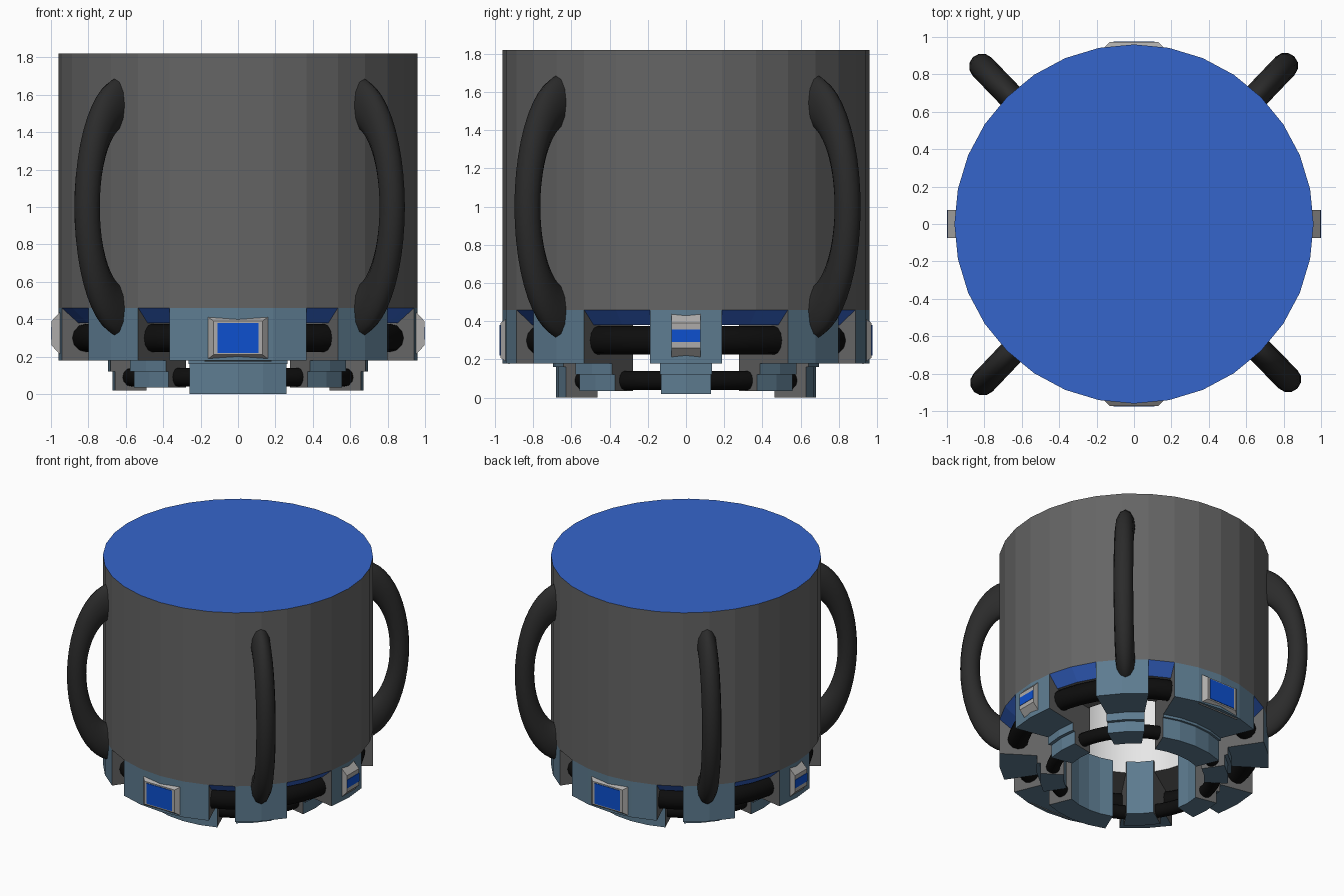
import bpy, bmesh
from math import radians, cos, sin
from mathutils import Matrix, Vector

cube = bpy.data.objects.get("Cube")
if cube:
    bpy.data.objects.remove(cube, do_unlink=True)


def material(name, r, g, b):
    m = bpy.data.materials.new(name)
    m.use_nodes = True
    m.diffuse_color = (r, g, b, 1)
    m.node_tree.nodes["Principled BSDF"].inputs["Base Color"].default_value = (r, g, b, 1)
    return m


GREY = material("drum grey", 0.13, 0.13, 0.13)
BLUE = material("lid blue", 0.036, 0.13, 0.6)
PANEL = material("panel blue", 0.004, 0.08, 0.62)
STEEL = material("steel blue", 0.11, 0.2, 0.28)
FRAME = material("pale frame", 0.42, 0.41, 0.4)
DARK = material("handle charcoal", 0.024, 0.024, 0.024)
BLACK = material("ring black", 0.004, 0.004, 0.004)
WHITE = material("lining white", 0.8, 0.8, 0.8)

STEP = 11.25  # one facet of the 32-sided drum


def finish(name, bm, mats):
    mesh = bpy.data.meshes.new(name)
    bm.to_mesh(mesh)
    bm.free()
    for m in mats:
        mesh.materials.append(m)
    ob = bpy.data.objects.new(name, mesh)
    bpy.context.collection.objects.link(ob)
    return ob


def smooth(ob, angle=40):
    bpy.ops.object.select_all(action="DESELECT")
    ob.select_set(True)
    bpy.context.view_layer.objects.active = ob
    bpy.ops.object.shade_smooth_by_angle(angle=radians(angle))


def sweep(name, profile, start, facets, mats, edge_mats=None, closed=False):
    """Turn an (r, z) profile about the z axis; closed profiles get end caps in the second material."""
    bm = bmesh.new()
    rows = []
    for k in range(facets + 1):
        a = radians(start + k * STEP)
        rows.append([bm.verts.new((r * cos(a), r * sin(a), z)) for r, z in profile])
    n = len(profile)
    for a, b in zip(rows, rows[1:]):
        for i in range(n if closed else n - 1):
            j = (i + 1) % n
            f = bm.faces.new((a[i], b[i], b[j], a[j]))
            f.material_index = edge_mats[i] if edge_mats else 0
    if closed:
        for loop in (rows[0], rows[-1][::-1]):
            bm.faces.new(loop).material_index = 1
    bmesh.ops.remove_doubles(bm, verts=bm.verts, dist=0.0001)
    return finish(name, bm, mats)


def frustum(name, angle, z, near, far, mat):
    """Tapered plate facing outward; near and far are (radius, width, height)."""
    bm = bmesh.new()
    loops = []
    for d, w, h in (near, far):
        loops.append([bm.verts.new((d, sx * w / 2, z + sz * h / 2))
                      for sx, sz in ((-1, -1), (1, -1), (1, 1), (-1, 1))])
    bm.faces.new(loops[0])
    bm.faces.new(loops[1])
    for i in range(4):
        j = (i + 1) % 4
        bm.faces.new((loops[0][i], loops[0][j], loops[1][j], loops[1][i]))
    bmesh.ops.recalc_face_normals(bm, faces=bm.faces)
    bm.transform(Matrix.Rotation(radians(angle), 4, "Z"))
    return finish(name, bm, [mat])


def torus(name, major, minor, mat, location, rotation=(0, 0, 0), stretch=1, sides=12):
    bpy.ops.mesh.primitive_torus_add(major_radius=major, minor_radius=minor, major_segments=48,
                                     minor_segments=sides, location=location, rotation=rotation)
    ob = bpy.context.object
    ob.name = name
    ob.scale = (1, stretch, 1)
    ob.data.materials.append(mat)
    smooth(ob)
    return ob


# Drum with a sloped lower rim and a flat lid
sweep("drum", [(0.52, 0.38), (0.87, 0.38), (0.96, 0.46), (0.96, 1.82), (0, 1.82)],
      0, 32, [GREY, BLUE], [0, 1, 0, 1])

# Pale lining of the hollow underside
smooth(sweep("inner_lining", [(0, 1.5), (0.52, 1.5), (0.52, 0.38)], 0, 32, [WHITE]))

# Upper and lower blocks: wide at front and back, narrow at sides and diagonals
for i in range(8):
    angle = i * 45
    wide = i in (2, 6)
    facets = 4 if wide else 2
    start = angle - facets * STEP / 2
    sweep(f"upper_block_{i}", [(0.5, 0.18), (0.96, 0.18), (0.96, 0.46), (0.5, 0.46)],
          start, facets, [STEEL, GREY], closed=True)
    bottom = 0 if wide else 0.02 if i % 2 == 0 else 0.035
    lip = 0.16 if wide else 0.12
    inset = 0.68 if wide else 0.67
    sweep(f"lower_block_{i}",
          [(0.5, bottom), (inset, bottom), (inset, lip), (0.695, lip), (0.695, 0.18), (0.5, 0.18)],
          start, facets, [STEEL, GREY], closed=True)

# Black rings running through the blocks
torus("upper_ring", 0.83, 0.075, BLACK, (0, 0, 0.3))
torus("lower_ring", 0.58, 0.05, BLACK, (0, 0, 0.09))

# Four bowed handles, sunk into the drum wall
for name, angle in (("back_left", 46.3), ("back_right", 134), ("front_right", 226.4), ("front_left", 314.8)):
    a = radians(angle)
    torus(f"{name}_handle", 0.28, 0.07, DARK, (0.89 * cos(a), 0.89 * sin(a), 1.0),
          (radians(90), 0, a), stretch=2)

# Framed panels at front and back
for name, angle in (("front", -90), ("back", 90)):
    frustum(f"{name}_frame", angle, 0.3, (0.925, 0.36, 0.25), (0.972, 0.26, 0.18), FRAME)
    frustum(f"{name}_panel", angle, 0.3, (0.97, 0.22, 0.16), (0.976, 0.22, 0.16), PANEL)

# Narrow banded panels at the sides
for name, angle in (("left", 0), ("right", 180)):
    frustum(f"{name}_frame", angle, 0.325, (0.94, 0.15, 0.25), (0.997, 0.15, 0.13), FRAME)
    frustum(f"{name}_panel", angle, 0.325, (0.994, 0.15, 0.065), (1.0, 0.15, 0.065), PANEL)
